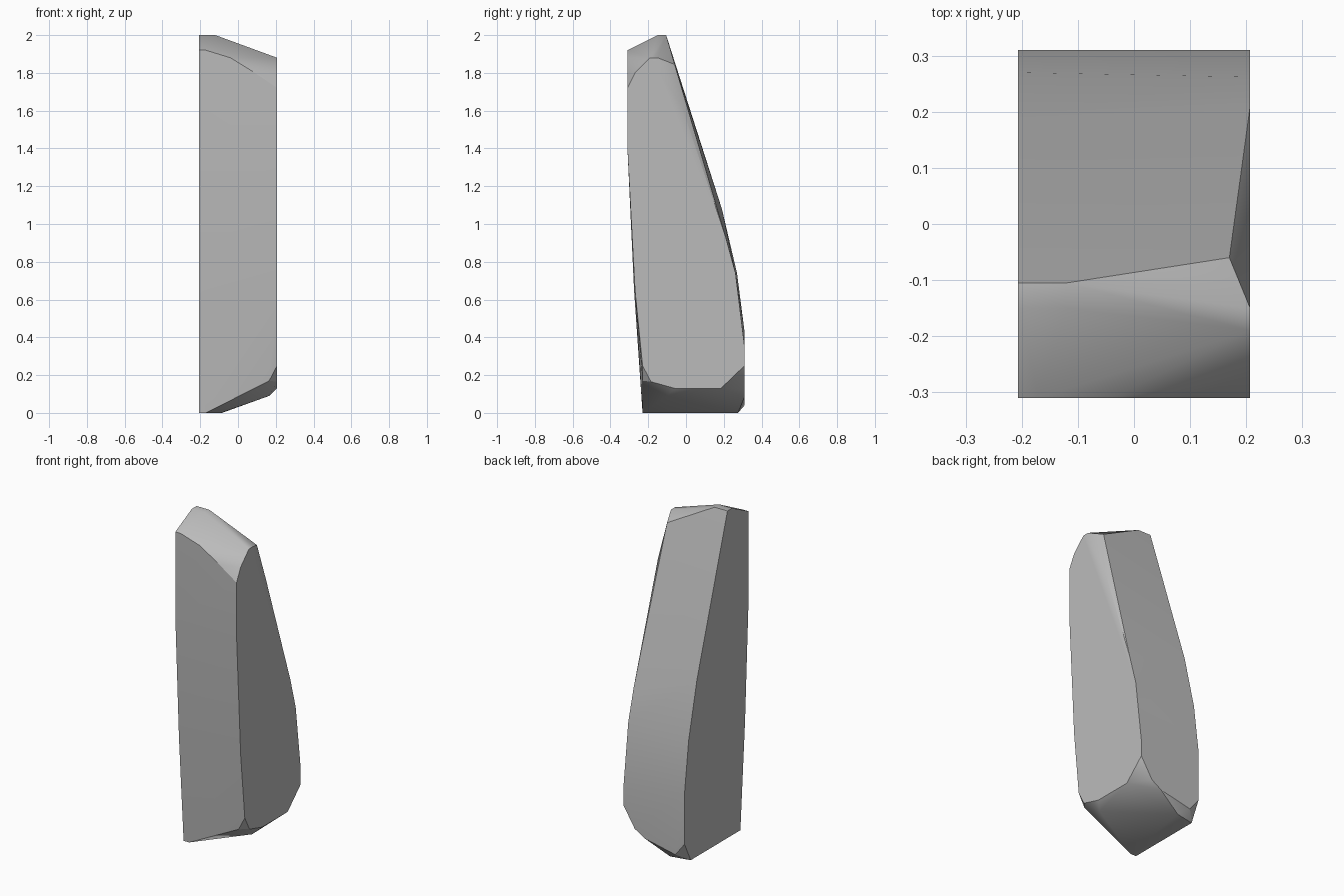
import bpy, bmesh
from math import radians

cube = bpy.data.objects.get("Cube")
if cube:
    bpy.data.objects.remove(cube, do_unlink=True)

HALF = 0.207    # half the width of the slab
FRONT, BACK = -0.31, 0.31
FOOT = -0.23    # front edge at the base

# Side outlines as (y, z)
tall_side = [(FRONT, 1.92), (-0.15, 2), (-0.105, 2), (0.19, 1.08), (0.27, 0.74),
             (BACK, 0.43), (BACK, 0.12), (0.25, 0), (FOOT, 0), (-0.275, 0.65), (FRONT, 1.4)]
short_side = [(FRONT, 1.72), (-0.27, 1.8), (-0.19, 1.88), (-0.15, 1.88), (-0.025, 1.63),
              (0.21, 0.93), (0.262, 0.74), (BACK, 0.35), (BACK, 0.25), (0.185, 0.13),
              (-0.06, 0.13), (-0.185, 0.165), (FOOT, 0.25), (-0.27, 0.65), (FRONT, 1.4)]

# Chipped corners between the two sides
top_chips = [(-0.17, FRONT, 1.92), (-0.04, FRONT, 1.88), (0.09, FRONT, 1.8),
             (-0.12, -0.15, 2), (-0.12, -0.105, 2), (0.17, -0.06, 1.845)]
bottom_chips = [(-0.17, FOOT, 0), (0.165, FOOT, 0.17), (0.165, -0.1, 0.09), (-0.09, -0.1, 0),
                (-0.085, 0.275, 0), (-0.145, BACK, 0.04), (0.065, BACK, 0.085),
                (0.13, BACK, 0.125)]

points = [(-HALF, y, z) for y, z in tall_side]
points += [(HALF, y, z) for y, z in short_side]
points += top_chips + bottom_chips

# Wrap the outlines and chips into one solid stone
bm = bmesh.new()
for p in points:
    bm.verts.new(p)
hull = bmesh.ops.convex_hull(bm, input=bm.verts[:])
bmesh.ops.delete(bm, geom=[v for v in bm.verts if not v.link_faces], context='VERTS')
bmesh.ops.dissolve_limit(bm, angle_limit=radians(1), verts=bm.verts[:], edges=bm.edges[:])
bmesh.ops.recalc_face_normals(bm, faces=bm.faces[:])
mesh = bpy.data.meshes.new("standing_stone")
bm.to_mesh(mesh)
bm.free()
stone = bpy.data.objects.new("standing_stone", mesh)
bpy.context.collection.objects.link(stone)

# Plain grey stone
grey = bpy.data.materials.new("stone_grey")
grey.use_nodes = True
colour = (0.5, 0.5, 0.5, 1)
grey.diffuse_color = colour
grey.node_tree.nodes["Principled BSDF"].inputs["Base Color"].default_value = colour
mesh.materials.append(grey)

# Soft shading with crisp chipped edges
bpy.ops.object.select_all(action='DESELECT')
stone.select_set(True)
bpy.context.view_layer.objects.active = stone
bpy.ops.object.shade_smooth_by_angle(angle=radians(30))
